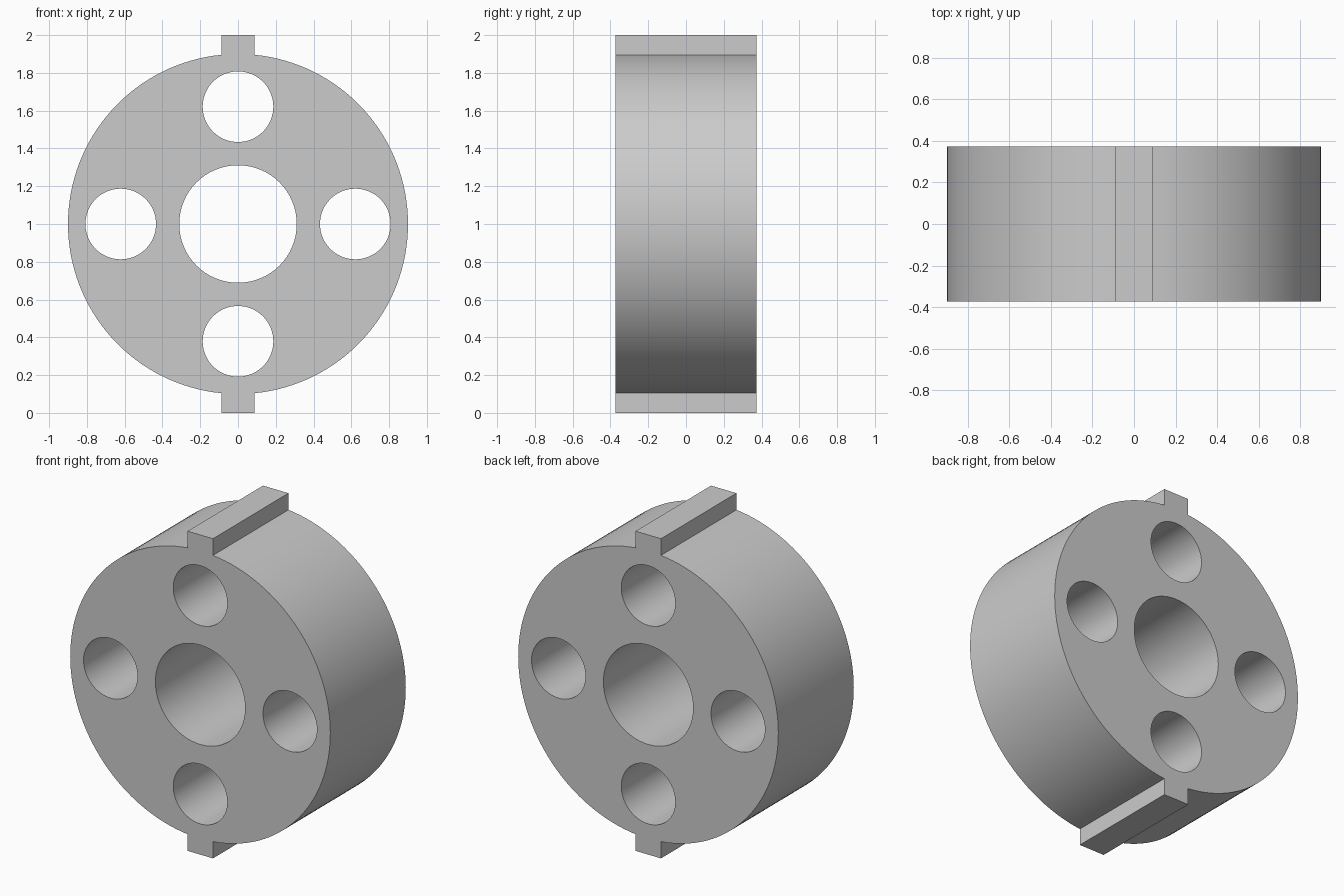
import bpy
import bmesh
from math import sin, cos, pi, asin, radians
from mathutils import Vector

cube = bpy.data.objects.get("Cube")
if cube:
    bpy.data.objects.remove(cube, do_unlink=True)

RADIUS, HALF_DEPTH, KEY_HALF = 0.9, 0.373, 0.088
BORE, BOLT, BOLT_RING = 0.311, 0.187, 0.621

grey = bpy.data.materials.new("light grey")
grey.use_nodes = True
colour = (0.6, 0.6, 0.6, 1)
grey.diffuse_color = colour
grey.node_tree.nodes["Principled BSDF"].inputs["Base Color"].default_value = colour


def circle(cx, cz, r, n=64):
    return [(cx + r * cos(2 * pi * i / n), cz + r * sin(2 * pi * i / n)) for i in range(n)]


def keyed_outline(n=64):
    """Round body with a square key at top and bottom."""
    gap = asin(KEY_HALF / RADIUS)
    half = []
    for i in range(n + 1):
        a = -pi / 2 + gap + (pi - 2 * gap) * i / n
        half.append((RADIUS * cos(a), RADIUS * sin(a)))
    half = [(KEY_HALF, -1)] + half + [(KEY_HALF, 1)]
    return half + [(-x, -z) for x, z in half]


# Face profile: outer outline, centre bore and four bolt holes
loops = [keyed_outline(), circle(0, 0, BORE)]
for k in range(4):
    loops.append(circle(BOLT_RING * cos(k * pi / 2), BOLT_RING * sin(k * pi / 2), BOLT))

bm = bmesh.new()
edges = []
for loop in loops:
    verts = [bm.verts.new((x, -HALF_DEPTH, z + 1)) for x, z in loop]
    edges += [bm.edges.new((verts[i - 1], verts[i])) for i in range(len(verts))]
bmesh.ops.triangle_fill(bm, edges=edges, use_beauty=True, normal=Vector((0, -1, 0)))

# Extrude the profile through the full depth
result = bmesh.ops.extrude_face_region(bm, geom=bm.faces[:], use_keep_orig=True)
moved = [g for g in result["geom"] if isinstance(g, bmesh.types.BMVert)]
bmesh.ops.translate(bm, verts=moved, vec=(0, 2 * HALF_DEPTH, 0))
bmesh.ops.recalc_face_normals(bm, faces=bm.faces[:])

mesh = bpy.data.meshes.new("keyed_hub")
bm.to_mesh(mesh)
bm.free()
mesh.materials.append(grey)
hub = bpy.data.objects.new("keyed_hub", mesh)
bpy.context.collection.objects.link(hub)

bpy.ops.object.select_all(action="DESELECT")
hub.select_set(True)
bpy.context.view_layer.objects.active = hub
bpy.ops.object.shade_smooth_by_angle(angle=radians(30))
